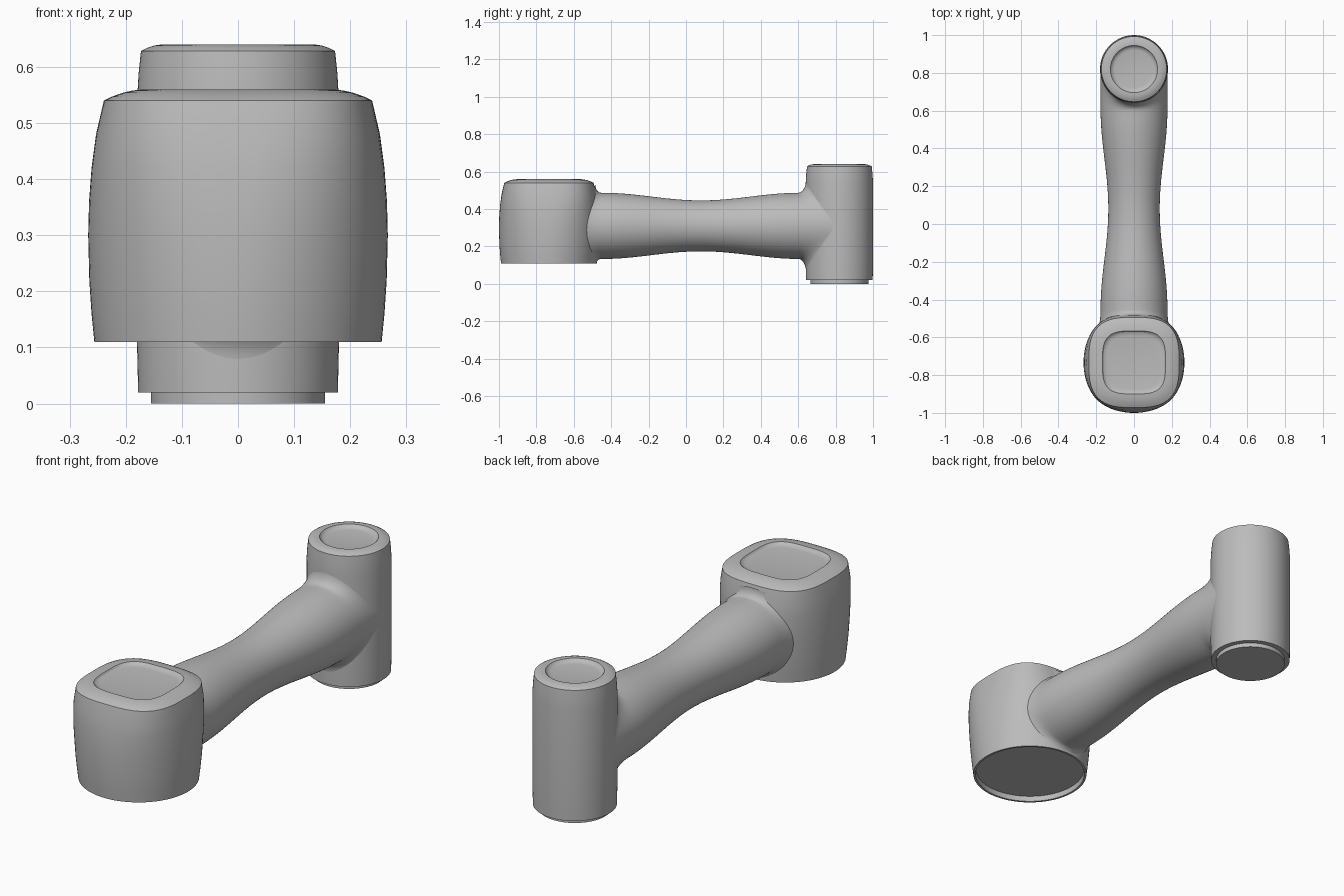
import bpy, math

if "Cube" in bpy.data.objects:
    bpy.data.objects.remove(bpy.data.objects["Cube"])

grey = bpy.data.materials.new("plain grey")
grey.diffuse_color = (0.5, 0.5, 0.5, 1)
grey.use_nodes = True
grey.node_tree.nodes["Principled BSDF"].inputs["Base Color"].default_value = grey.diffuse_color

N = 96
ANG = [2 * math.pi * i / N for i in range(N)]


def spow(v, p):
    return math.copysign(abs(v) ** p, v)


def ring(cy, z, ax, ay, e=2.0):
    """Horizontal superellipse ring."""
    return [(ax * spow(math.cos(a), 2 / e), cy + ay * spow(math.sin(a), 2 / e), z) for a in ANG]


def loft(name, rings, capped=True, angle=25):
    """Skin a stack of rings, optionally closing both ends."""
    verts = [p for r in rings for p in r]
    faces = []
    for k in range(len(rings) - 1):
        for i in range(N):
            j = (i + 1) % N
            faces.append((k * N + i, k * N + j, (k + 1) * N + j, (k + 1) * N + i))
    if capped:
        faces.append(tuple(reversed(range(N))))
        faces.append(tuple(range((len(rings) - 1) * N, len(rings) * N)))
    me = bpy.data.meshes.new(name)
    me.from_pydata(verts, [], faces)
    me.materials.append(grey)
    ob = bpy.data.objects.new(name, me)
    bpy.context.collection.objects.link(ob)
    bpy.ops.object.select_all(action='DESELECT')
    ob.select_set(True)
    bpy.context.view_layer.objects.active = ob
    bpy.ops.object.shade_smooth_by_angle(angle=math.radians(angle))
    return ob


# Upright post at the back, with a small foot and a dished top
POST_Y, POST_R = 0.82, 0.18
post = [(0.0, 0.155), (0.02, 0.155), (0.02, 0.178), (0.11, 0.18), (0.54, 0.18), (0.59, 0.177),
        (0.628, 0.173), (0.634, 0.162), (0.638, 0.15), (0.64, 0.136), (0.64, 0.125),
        (0.632, 0.119), (0.627, 0.11), (0.625, 0.10)]
loft("pivot_post", [ring(POST_Y, z, r, r) for z, r in post])

# Barrel-shaped knob: round below, rounded square above, hollow underneath, dished on top
KNOB_Y = -0.733
knob = [(0.135, 0.244, 2.0), (0.11, 0.246, 2.0), (0.11, 0.256, 2.0), (0.16, 0.261, 2.02),
        (0.22, 0.265, 2.07), (0.30, 0.267, 2.15), (0.36, 0.2655, 2.28), (0.42, 0.261, 2.45),
        (0.48, 0.253, 2.7), (0.54, 0.239, 3.0),
        (0.547, 0.225, 3.05), (0.554, 0.205, 3.1), (0.558, 0.187, 3.2), (0.56, 0.167, 3.4),
        (0.553, 0.161, 3.4), (0.549, 0.152, 3.4), (0.547, 0.14, 3.4)]
loft("knob", [ring(KNOB_Y, z, r, r, e) for z, r, e in knob])

# Waisted arm with blends flaring into the knob and the post
Y0, Y1, WAIST, AZ = -0.455, 0.60, 0.08, 0.31


def arm_radius(y):
    t = min(1, abs(y - WAIST) / 0.53)
    return 0.136 + 0.041 * (0.5 - 0.5 * math.cos(math.pi * t))


rows = []
STEPS = 8
for k in range(STEPS, 0, -1):                     # blend into the knob
    t = k / STEPS * math.pi / 2
    row = []
    for a in ANG:
        c, s = math.cos(a), math.sin(a)
        r = 0.177 + 0.043 * (1 - math.cos(t))
        x_end = 0.22 * c
        y_end = KNOB_Y + math.sqrt(0.264 ** 2 - x_end ** 2) - 0.015 + 0.007 * abs(c)
        row.append((r * c, Y0 + (y_end - Y0) * math.sin(t), max(AZ + r * s, 0.113)))
    rows.append(row)
for k in range(33):                               # waisted span
    y = Y0 + (Y1 - Y0) * k / 32
    r = arm_radius(y)
    rows.append([(r * math.cos(a), y, AZ + r * math.sin(a)) for a in ANG])
for k in range(1, STEPS + 1):                     # blend into the post
    t = k / STEPS * math.pi / 2
    row = []
    for a in ANG:
        c, s = math.cos(a), math.sin(a)
        x = 0.177 * c
        y_end = POST_Y - math.sqrt(POST_R ** 2 - x * x) + 0.002
        z = AZ + 0.177 * s + 0.07 * spow(s, 2) * (1 - math.cos(t))
        row.append((x, Y1 + (y_end - Y1) * math.sin(t), z))
    rows.append(row)
rows.reverse()                                    # keeps the faces pointing outward
loft("arm", rows, capped=False, angle=60)
